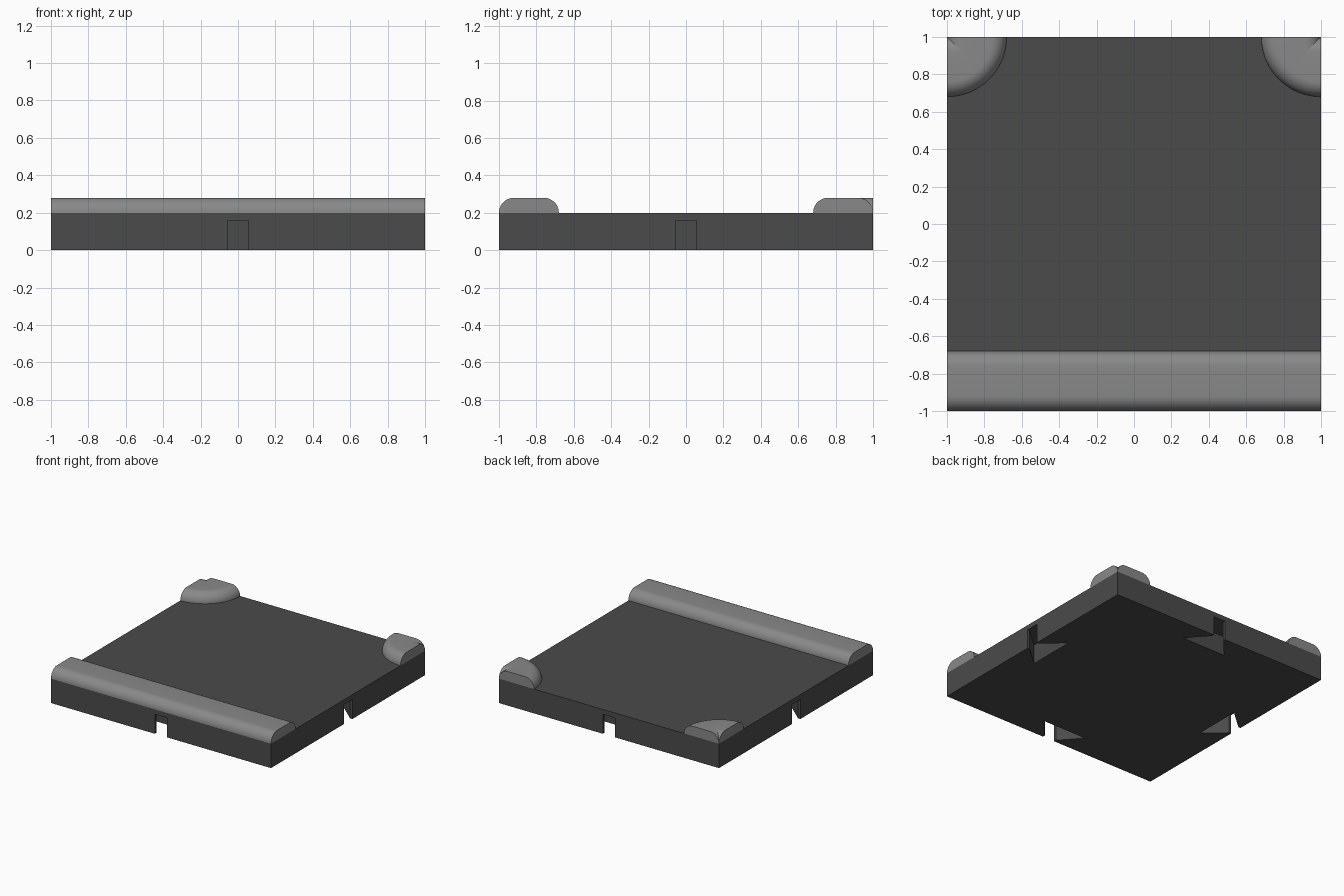
import bpy, bmesh, math
from mathutils import Matrix, Vector

if "Cube" in bpy.data.objects:
    bpy.data.objects.remove(bpy.data.objects["Cube"])

R = 0.08       # edge rounding of the raised lips
W = 0.32       # lip width
TOP = 0.2      # floor height


def make_object(name, bm):
    bmesh.ops.remove_doubles(bm, verts=bm.verts, dist=1e-5)
    bmesh.ops.recalc_face_normals(bm, faces=bm.faces)
    mesh = bpy.data.meshes.new(name)
    bm.to_mesh(mesh)
    bm.free()
    ob = bpy.data.objects.new(name, mesh)
    bpy.context.collection.objects.link(ob)
    return ob


def make_material(name, value):
    mat = bpy.data.materials.new(name)
    mat.diffuse_color = (value, value, value, 1)
    mat.use_nodes = True
    mat.node_tree.nodes["Principled BSDF"].inputs["Base Color"].default_value = mat.diffuse_color
    return mat


def select(ob):
    bpy.ops.object.select_all(action='DESELECT')
    ob.select_set(True)
    bpy.context.view_layer.objects.active = ob


def lip_profile(steps=12):
    # (distance, height) across the lip, rounded on both upper edges
    arc = [(R - R * math.cos(a), TOP + R * math.sin(a))
           for a in (math.pi / 2 * i / steps for i in range(steps + 1))]
    return arc + [(W - d, z) for d, z in reversed(arc)]


def extrude_face(bm, points, offset):
    face = bm.faces.new([bm.verts.new(p) for p in points])
    ext = bmesh.ops.extrude_face_region(bm, geom=[face])
    verts = [g for g in ext['geom'] if isinstance(g, bmesh.types.BMVert)]
    bmesh.ops.translate(bm, verts=verts, vec=offset)


# Floor slab
bm = bmesh.new()
bmesh.ops.create_cube(bm, size=1, matrix=Matrix.Translation((0, 0, TOP / 2))
                      @ Matrix.Diagonal((2, 2, TOP, 1)))
base = make_object("base_slab", bm)

# Flared clip slots with a short straight neck, under the middle of each side
half = [(1.01, 0.055), (0.98, 0.055), (0.815, 0.2)]
outline = half + [(x, -y) for x, y in reversed(half)]
bm = bmesh.new()
for i in range(4):
    rot = Matrix.Rotation(math.pi / 2 * i, 3, 'Z')
    extrude_face(bm, [rot @ Vector((x, y, -0.05)) for x, y in outline], (0, 0, 0.21))
cutter = make_object("slot_cutter", bm)
cutter.hide_render = True
mod = base.modifiers.new("slots", 'BOOLEAN')
mod.operation = 'DIFFERENCE'
mod.solver = 'EXACT'
mod.object = cutter
select(base)
bpy.ops.object.modifier_apply(modifier=mod.name)
bpy.data.objects.remove(cutter)
base.data.materials.clear()
base.data.materials.append(make_material("dark_grey", 0.07))

# Straight lip along the front
bm = bmesh.new()
extrude_face(bm, [(-1, -1 + d, z) for d, z in lip_profile()], (2, 0, 0))
lips = [make_object("front_lip", bm)]

# Quarter-turn lips in the back corners: the same profile swept about the corner
for name, side in (("left_corner_lip", -1), ("right_corner_lip", 1)):
    bm = bmesh.new()
    face = bm.faces.new([bm.verts.new((side, 1 - d, z)) for d, z in lip_profile()])
    bmesh.ops.spin(bm, geom=[face] + face.edges[:] + face.verts[:],
                   cent=(side, 1, 0), axis=(0, 0, 1), angle=-side * math.pi / 2,
                   steps=24, use_duplicate=False)
    bmesh.ops.remove_doubles(bm, verts=bm.verts, dist=1e-5)
    bmesh.ops.holes_fill(bm, edges=[e for e in bm.edges if e.is_boundary], sides=0)
    # square off the inner rounding so its two sides meet in a diagonal crease
    for v in bm.verts:
        d = Vector((v.co.x - side, v.co.y - 1))
        if 1e-4 < d.length < R + 1e-4:
            d *= d.length / max(abs(d.x), abs(d.y))
            v.co.x, v.co.y = side + d.x, 1 + d.y
    lips.append(make_object(name, bm))

light = make_material("mid_grey", 0.25)
for ob in lips:
    ob.data.materials.append(light)
    select(ob)
    bpy.ops.object.shade_smooth_by_angle(angle=math.radians(30))
